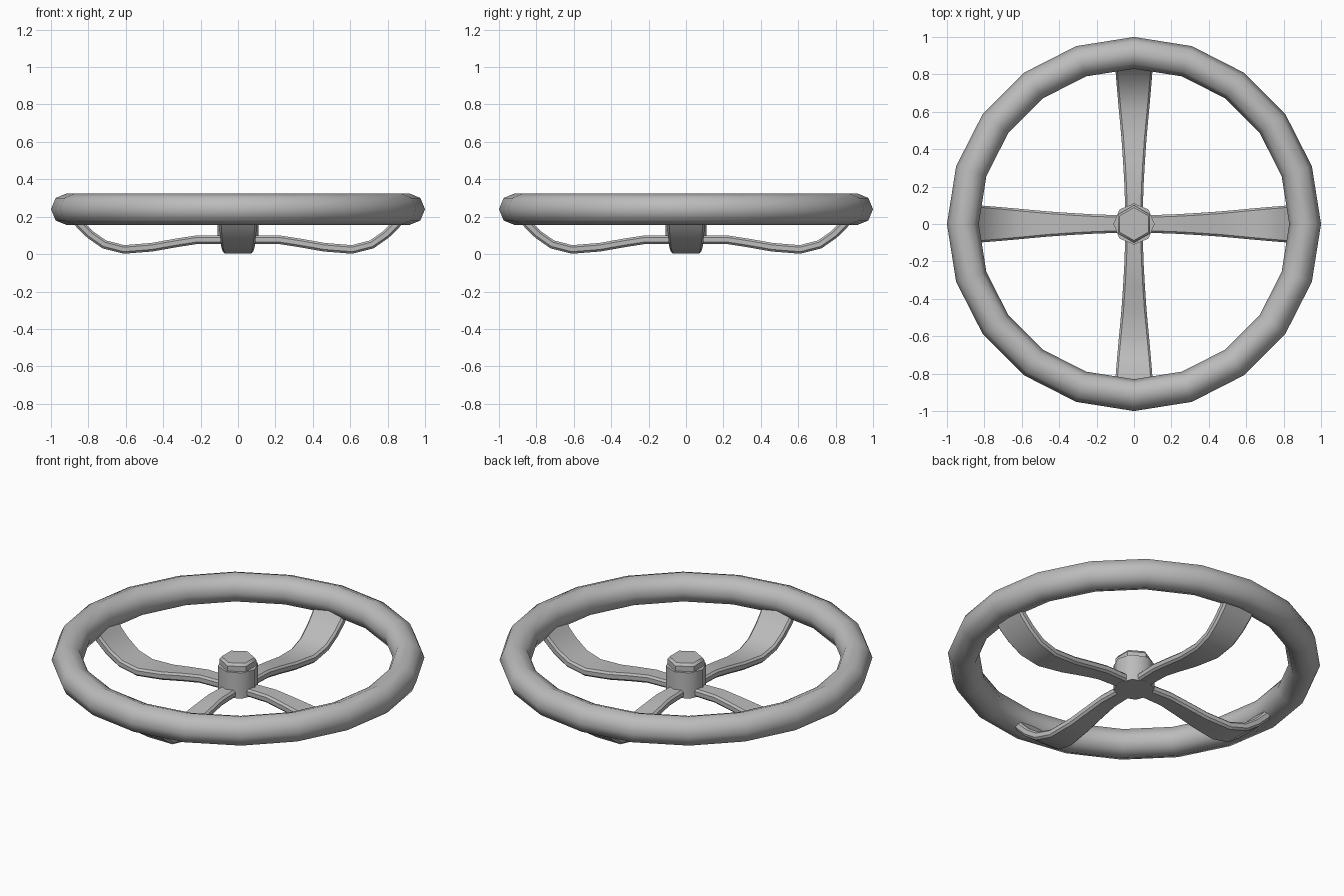
import bpy, bmesh, math
from mathutils import Vector, Matrix

cube = bpy.data.objects.get("Cube")
if cube:
    bpy.data.objects.remove(cube, do_unlink=True)

grey = bpy.data.materials.new("grey_metal")
grey.use_nodes = True
grey.diffuse_color = (0.5, 0.5, 0.5, 1)
grey.node_tree.nodes["Principled BSDF"].inputs["Base Color"].default_value = (0.5, 0.5, 0.5, 1)


def finish(obj, name, angle):
    obj.name = name
    obj.data.materials.clear()
    obj.data.materials.append(grey)
    bpy.ops.object.select_all(action="DESELECT")
    obj.select_set(True)
    bpy.context.view_layer.objects.active = obj
    bpy.ops.object.shade_smooth_by_angle(angle=math.radians(angle))


def prism(name, sides, radius, low, high, turn, top=None):
    bpy.ops.mesh.primitive_cone_add(vertices=sides, radius1=radius, radius2=top or radius,
                                    depth=high - low, location=(0, 0, (low + high) / 2),
                                    rotation=(0, 0, turn))
    finish(bpy.context.object, name, 50)


# Rim
bpy.ops.mesh.primitive_torus_add(major_segments=20, minor_segments=8, major_radius=0.915,
                                 minor_radius=0.085, location=(0, 0, 0.24))
finish(bpy.context.object, "rim", 60)

# Hub and hexagonal nut
prism("hub", 8, 0.11, 0.053, 0.205, 0)
prism("nut", 6, 0.1, 0.2, 0.235, 0)
prism("nut_chamfer", 6, 0.1, 0.235, 0.25, 0, 0.088)

# Spoke centre line: distance, height, half width
path = [(0.03, 0.077, 0.045), (0.22, 0.077, 0.052), (0.33, 0.06, 0.058),
        (0.46, 0.037, 0.067), (0.61, 0.025, 0.081), (0.715, 0.052, 0.09),
        (0.79, 0.104, 0.096), (0.845, 0.158, 0.1), (0.885, 0.215, 0.103)]


def spoke(name, turn):
    bm = bmesh.new()
    rings = []
    half, chamfer = 0.023, 0.011
    for i, (r, z, w) in enumerate(path):
        before, after = path[max(i - 1, 0)], path[min(i + 1, len(path) - 1)]
        run = Vector((after[0] - before[0], 0, after[1] - before[1])).normalized()
        normal = Vector((-run.z, 0, run.x))
        # Chamfered rectangular section
        corner = [(w - chamfer, half), (w, half - chamfer)]
        right = corner + [(a, -b) for a, b in reversed(corner)]
        section = right + [(-a, b) for a, b in reversed(right)]
        rings.append([bm.verts.new(Vector((r, a, z)) + normal * b) for a, b in section])
    for one, two in zip(rings, rings[1:]):
        for j in range(len(one)):
            k = (j + 1) % len(one)
            bm.faces.new((one[j], one[k], two[k], two[j]))
    bm.faces.new(rings[0])
    bm.faces.new(rings[-1])
    bmesh.ops.recalc_face_normals(bm, faces=bm.faces)
    bm.transform(Matrix.Rotation(turn, 4, "Z"))
    mesh = bpy.data.meshes.new(name)
    bm.to_mesh(mesh)
    bm.free()
    obj = bpy.data.objects.new(name, mesh)
    bpy.context.collection.objects.link(obj)
    finish(obj, name, 40)


# Four spokes at right angles
for i, side in enumerate(("left", "back", "right", "front")):
    spoke(side + "_spoke", i * math.pi / 2)
